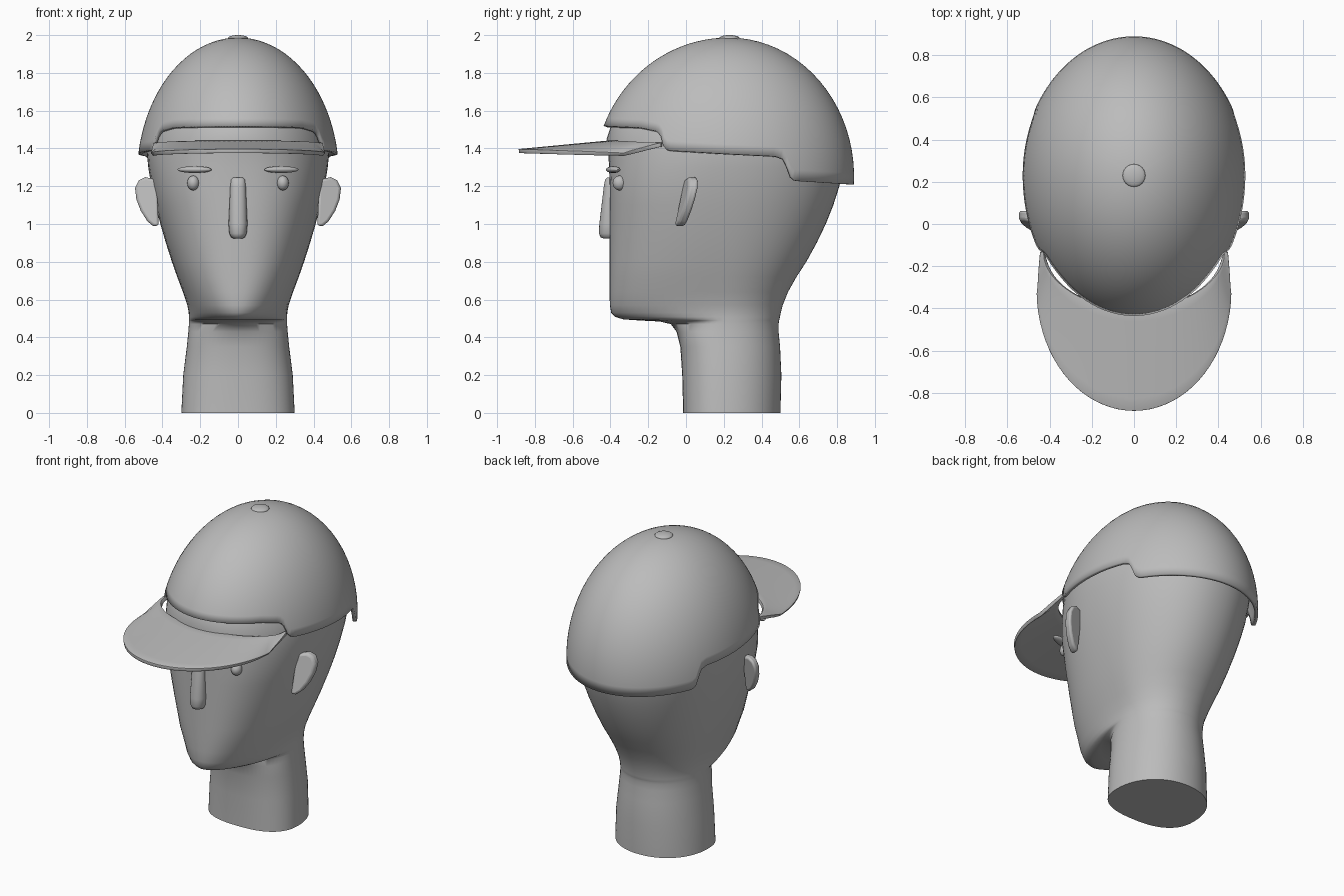
import bpy, bmesh, math
from mathutils import Matrix

if "Cube" in bpy.data.objects:
    bpy.data.objects.remove(bpy.data.objects["Cube"])

grey = bpy.data.materials.new("plain_grey")
grey.diffuse_color = (0.5, 0.5, 0.5, 1)
grey.use_nodes = True
grey.node_tree.nodes["Principled BSDF"].inputs["Base Color"].default_value = grey.diffuse_color


def finish(name, bm, angle=50):
    bmesh.ops.recalc_face_normals(bm, faces=bm.faces)
    me = bpy.data.meshes.new(name)
    bm.to_mesh(me)
    bm.free()
    me.materials.append(grey)
    ob = bpy.data.objects.new(name, me)
    bpy.context.collection.objects.link(ob)
    bpy.ops.object.select_all(action='DESELECT')
    bpy.context.view_layer.objects.active = ob
    ob.select_set(True)
    bpy.ops.object.shade_smooth_by_angle(angle=math.radians(angle))
    return ob


def bridge(bm, a, b, closed=True):
    for i in range(len(a) if closed else len(a) - 1):
        j = (i + 1) % len(a)
        bm.faces.new((a[i], a[j], b[j], b[i]))


def lerp_keys(keys, x):
    for (x0, v0), (x1, v1) in zip(keys, keys[1:]):
        if x <= x1:
            return v0 + (v1 - v0) * max(0, (x - x0) / (x1 - x0))
    return keys[-1][1]


def loft(name, sections, yc, squareness, n=64):
    """Sections: z, front y, back y, half width; widest at yc."""
    bm = bmesh.new()
    rings = []
    for z, yf, yb, w in sections:
        ring = []
        for i in range(n):
            a = 2 * math.pi * i / n
            c, s = math.cos(a), math.sin(a)
            e, ln = (.95, yb - yc) if s > 0 else (2 / squareness(z), yc - yf)
            ring.append(bm.verts.new((math.copysign(abs(c) ** e * w, c),
                                      yc + math.copysign(abs(s) ** e * ln, s), z)))
        rings.append(ring)
    for a, b in zip(rings, rings[1:]):
        bridge(bm, a, b)
    bm.faces.new(rings[0])
    bm.faces.new(rings[-1])
    return finish(name, bm)


def ellipsoid(name, loc, radii, turn=0.0):
    bm = bmesh.new()
    bmesh.ops.create_uvsphere(bm, u_segments=24, v_segments=14, radius=1)
    m = Matrix.Translation(loc) @ Matrix.Rotation(turn, 4, 'Z') @ Matrix.Diagonal((*radii, 1))
    bmesh.ops.transform(bm, matrix=m, verts=bm.verts)
    return finish(name, bm)


# Neck, jaw and face, then the skull top as a dome
head = [(0, -.015, .50, .30), (.2, -.02, .505, .29), (.35, -.03, .498, .271),
        (.43, -.05, .49, .263), (.47, -.08, .49, .26), (.484, -.14, .492, .26),
        (.489, -.24, .493, .26), (.495, -.33, .495, .26), (.508, -.375, .497, .26),
        (.53, -.396, .502, .261), (.57, -.403, .512, .268), (.64, -.405, .54, .292),
        (.72, -.405, .585, .322), (.8, -.405, .637, .35), (.9, -.405, .692, .382),
        (1.0, -.405, .74, .411), (1.1, -.405, .78, .437), (1.2, -.405, .812, .459),
        (1.3, -.407, .832, .475), (1.38, -.412, .84, .483), (1.45, -.42, .835, .48)]
for k in range(9):
    ang = .4 + k * .135
    r = math.cos(ang)
    head.append((1.25 + .69 * math.sin(ang), .22 - .67 * r, .22 + .63 * r, .507 * r))
FRONT = [(0, 2.5), (.43, 2.3), (.488, 1.7), (.57, 2.15), (.72, 2.4), (1.2, 2.4), (1.5, 2.0)]
loft("head", head, .2, lambda z: lerp_keys(FRONT, z))

# Nose
loft("nose", [(.922, -.435, -.39, .022), (.93, -.452, -.38, .036), (.95, -.461, -.37, .046),
              (1.0, -.459, -.37, .05), (1.2, -.435, -.37, .041), (1.235, -.428, -.37, .036),
              (1.247, -.415, -.38, .024)], -.405, lambda z: 2.2, 24)

# Eyes, eyebrows and ears
EAR = [(.43, 1.235), (.49, 1.248), (.525, 1.232), (.545, 1.19), (.538, 1.13),
       (.515, 1.07), (.48, 1.015), (.45, .99), (.42, .99)]
for side, s in (("left", -1), ("right", 1)):
    ellipsoid(side + "_eye", (s * .237, -.352, 1.217), (.032, .036, .039))
    ellipsoid(side + "_eyebrow", (s * .23, -.385, 1.288), (.094, .03, .018), s * .27)
    bm = bmesh.new()
    front, back = [], []
    for x, z in EAR:
        lean = .02 + (z - 1.15) * .2 + (x - .49) * .3
        front.append(bm.verts.new((s * x, lean - .03, z)))
        back.append(bm.verts.new((s * x, lean + .02, z)))
    bridge(bm, front, back)
    bm.faces.new(front)
    bm.faces.new(back)
    ear = finish(side + "_ear", bm)
    bev = ear.modifiers.new("round", 'BEVEL')
    bev.width, bev.segments, bev.limit_method, bev.angle_limit = .014, 3, 'ANGLE', 1.0

# Cap dome with a stepped rim
RIM = [(-.45, 1.52), (-.25, 1.512), (-.155, 1.492), (-.135, 1.47), (-.12, 1.41), (-.10, 1.39),
       (.20, 1.372), (.48, 1.358), (.525, 1.34), (.555, 1.25), (.58, 1.228), (.90, 1.208)]


def dome(a, elev):
    r, s = math.cos(elev), math.sin(a)
    return (.535 * r * math.cos(a), .225 + r * s * (.665 if s > 0 else .71), 1.25 + .737 * math.sin(elev))


N, ROWS = 192, 20
bm = bmesh.new()
rings = [[] for _ in range(ROWS)]
for i in range(N):
    a = 2 * math.pi * i / N
    low = 0.2
    for _ in range(12):
        low += .5 * (math.asin((lerp_keys(RIM, dome(a, low)[1]) - 1.25) / .737) - low)
    for k in range(ROWS):
        rings[k].append(bm.verts.new(dome(a, low + (math.pi / 2 - low) * k / ROWS)))
for a, b in zip(rings, rings[1:]):
    bridge(bm, a, b)
apex = bm.verts.new(dome(0, math.pi / 2))
for i in range(N):
    bm.faces.new((rings[-1][i], rings[-1][(i + 1) % N], apex))
cap = finish("cap", bm)
sol = cap.modifiers.new("thickness", 'SOLIDIFY')
sol.thickness, sol.offset = .02, -1
ellipsoid("cap_button", (0, .23, 1.984), (.054, .054, .016))

# Brim, swept from the forehead to its rounded outer edge
M, V = 48, 8
bm = bmesh.new()
rows = [[] for _ in range(V + 1)]
for i in range(M + 1):
    t = math.pi * i / M
    c, s = math.cos(t), math.sin(t)
    inner = (.425 * c, -.125 - .275 * s, 1.42 + .012 * s)
    t2 = min(max((i - 5) / (M - 10), 0), 1) * math.pi
    k = min(1, min(i, M - i) / 5)
    outer = (.455 * math.cos(t2) * (.98 + .02 * k), -.135 - .195 * k - .555 * math.sin(t2),
             1.42 - .052 * k + .018 * math.sin(t2))
    for v in range(V + 1):
        f = v / V
        rows[v].append(bm.verts.new([p + (q - p) * f for p, q in zip(inner, outer)]))
for a, b in zip(rows, rows[1:]):
    bridge(bm, a, b, closed=False)
brim = finish("brim", bm)
sol = brim.modifiers.new("thickness", 'SOLIDIFY')
sol.thickness, sol.offset = .022, 0
bev = brim.modifiers.new("round", 'BEVEL')
bev.width, bev.segments, bev.limit_method, bev.angle_limit = .007, 2, 'ANGLE', 1.0
